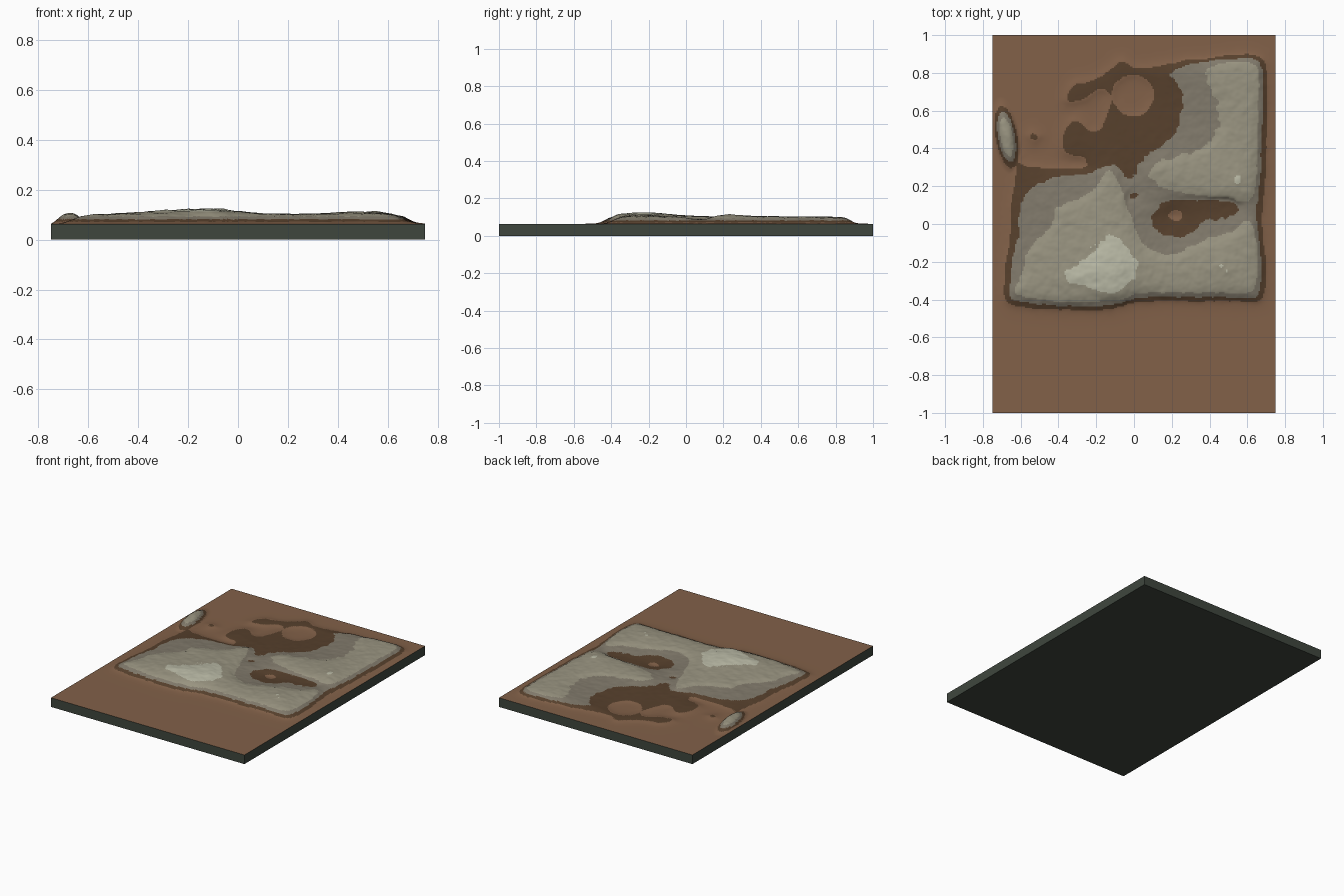
import bpy, bmesh
from math import exp, ceil, hypot
from mathutils import Vector, noise
from mathutils.kdtree import KDTree

if "Cube" in bpy.data.objects:
    bpy.data.objects.remove(bpy.data.objects["Cube"])

W, D, BASE = 1.5, 2.0, 0.064
NX, NY = 200, 266

# Contour outlines, lowest to highest; extra loops inside are hollows
foot = [(-.69, -.36), (-.67, -.42), (-.6, -.44), (-.14, -.465), (.04, -.395), (.6, -.415), (.685, -.4),
        (.7, -.3), (.67, .1), (.7, .25), (.705, .82), (.68, .88), (.58, .9), (.25, .86), (.1, .83),
        (0, .82), (-.06, .88), (-.14, .81), (-.22, .76), (-.33, .75), (-.38, .63), (-.26, .65),
        (-.19, .71), (-.12, .7), (-.14, .58), (-.21, .47), (-.3, .57), (-.39, .5), (-.38, .37),
        (-.25, .36), (-.25, .28), (-.6, .3), (-.62, .38), (-.64, .2), (-.66, -.05)]
crater = [(.12, .68), (.06, .78), (-.05, .79), (-.13, .69), (-.06, .58), (.05, .57)]
pit = [(.17, .04), (.22, .01), (.27, .04), (.22, .08)]
spot = [(-.57, .47), (-.54, .43), (-.49, .46), (-.53, .49)]
shelf = [(-.665, -.34), (-.65, -.4), (-.58, -.42), (-.1, -.445), (.04, -.375), (.6, -.395), (.66, -.38),
         (.68, -.3), (.64, .1), (.67, .2), (.685, .8), (.66, .87), (.58, .885), (.25, .85), (.17, .79),
         (.26, .72), (.26, .54), (.17, .41), (.06, .37), (-.01, .22), (-.05, .24), (-.08, .3),
         (-.15, .31), (-.25, .26), (-.45, .25), (-.6, .15), (-.62, -.05)]
basin = [(.08, .03), (.13, -.06), (.3, -.07), (.36, .02), (.52, .03), (.57, .08), (.52, .15), (.35, .12), (.18, .14)]
nick = [(-.04, .14), (-.01, .12), (.03, .16), (-.02, .18)]
south = [(-.64, -.33), (-.61, -.4), (-.1, -.425), (.04, -.355), (.58, -.375), (.64, -.36), (.655, -.28),
         (.645, 0), (.6, .03), (.54, -.04), (.35, -.09), (.2, -.18), (.03, -.12), (-.02, .05), (-.09, .26),
         (-.15, .3), (-.2, .18), (-.3, .13), (-.42, .08), (-.43, -.02), (-.56, -.12), (-.58, -.25)]
north = [(.08, .24), (.2, .17), (.5, .13), (.61, .11), (.65, .2), (.665, .8), (.65, .84), (.58, .865),
         (.38, .85), (.4, .72), (.47, .6), (.43, .45), (.3, .37), (.1, .33)]
peak = [(-.41, -.31), (-.22, -.15), (-.13, -.05), (-.06, -.09), (.01, -.18), (.02, -.28), (-.13, -.4), (-.24, -.32)]
knob_n = [(.51, .24), (.55, .27), (.57, .21), (.54, .2)]
knob_s = [(.44, -.23), (.47, -.21), (.49, -.25)]


def rounded(pts, passes=2):
    for _ in range(passes):
        out = []
        for (ax, ay), (bx, by) in zip(pts, pts[1:] + pts[:1]):
            out += [(.75 * ax + .25 * bx, .75 * ay + .25 * by), (.25 * ax + .75 * bx, .25 * ay + .75 * by)]
        pts = out
    return pts


class Level:
    """A set of closed outlines with inside test and distance lookup."""
    def __init__(self, z, *loops):
        self.z, self.segs, pts = z, [], []
        for loop in map(rounded, loops):
            for (ax, ay), (bx, by) in zip(loop, loop[1:] + loop[:1]):
                self.segs.append((ax, ay, bx, by))
                n = ceil(hypot(bx - ax, by - ay) / .004) or 1
                pts += [(ax + (bx - ax) * i / n, ay + (by - ay) * i / n, 0) for i in range(n)]
        self.tree = KDTree(len(pts))
        for i, p in enumerate(pts):
            self.tree.insert(p, i)
        self.tree.balance()

    def inside(self, x, y):
        odd = False
        for ax, ay, bx, by in self.segs:
            if (ay > y) != (by > y) and x < ax + (y - ay) * (bx - ax) / (by - ay):
                odd = not odd
        return odd

    def dist(self, x, y):
        return self.tree.find((x, y, 0))[2]


LEVELS = [Level(.072, foot, crater, pit, spot), Level(.082, shelf, basin, nick),
          Level(.093, south, north), Level(.113, peak, knob_n, knob_s)]


def height(x, y):
    w = noise.noise_vector(Vector((x * 9, y * 9, 3))) * .008
    w += noise.noise_vector(Vector((x * 28, y * 28, 7))) * .005
    x, y = x + w.x, y + w.y
    k = 0
    while k < 4 and LEVELS[k].inside(x, y):
        k += 1
    if k == 0:
        return BASE + .008 * exp(-LEVELS[0].dist(x, y) / .025)
    low = LEVELS[k - 1]
    d = low.dist(x, y)
    if k == 4:
        return low.z + min(.13 * d, .011)
    up = LEVELS[k]
    t = d / (d + up.dist(x, y) + 1e-6)
    bulge = min(d * .15, .006) * (1 - t) if k == 3 else 0
    return low.z + (up.z - low.z) * t + bulge


xs = [W * (i / NX - .5) for i in range(NX + 1)]
ys = [D * (j / NY - .5) for j in range(NY + 1)]
H = [[height(x, y) for x in xs] for y in ys]

# Soften the contour creases
for _ in range(2):
    G = [r[:] for r in H]
    for j in range(1, NY):
        for i in range(1, NX):
            G[j][i] = (2 * H[j][i] + H[j - 1][i] + H[j + 1][i] + H[j][i - 1] + H[j][i + 1]) / 6
    H = G

# Side boulder, surface roughness and flat border
for j, y in enumerate(ys):
    for i, x in enumerate(xs):
        q = ((x + .675 + (y - .46) * .15) / .05) ** 2 + ((y - .46) / .145) ** 2
        z = max(H[j][i], .062 + .043 * exp(-q ** 1.5))
        z += noise.fractal(Vector((x * 22, y * 22, 1)), 1, 2, 4) * .0025 * min(1, max(0, (z - .07) / .02))
        H[j][i] = BASE if i in (0, NX) or j in (0, NY) else z


def material(name, hexcode):
    m = bpy.data.materials.new(name)
    m.diffuse_color = [(int(hexcode[k:k + 2], 16) / 255) ** 2.2 for k in (0, 2, 4)] + [1]
    m.use_nodes = True
    m.node_tree.nodes["Principled BSDF"].inputs["Base Color"].default_value = m.diffuse_color
    return m


def add_object(name, bm, mats):
    me = bpy.data.meshes.new(name)
    bm.to_mesh(me)
    bm.free()
    for m in mats:
        me.materials.append(m)
    ob = bpy.data.objects.new(name, me)
    bpy.context.collection.objects.link(ob)
    return ob


# Terrain surface, coloured by height band
bm = bmesh.new()
V = [[bm.verts.new((x, y, H[j][i])) for i, x in enumerate(xs)] for j, y in enumerate(ys)]
for j in range(NY):
    for i in range(NX):
        f = bm.faces.new((V[j][i], V[j][i + 1], V[j + 1][i + 1], V[j + 1][i]))
        z = sum(v.co.z for v in f.verts) / 4
        f.material_index = sum(z > lv.z for lv in LEVELS)
        f.smooth = True
add_object("terrain", bm, [material("soil", "81614A"), material("dark_soil", "574230"), material("dark_rock", "80796B"),
                           material("rock", "989380"), material("pale_rock", "B9B9A5")])

# Base slab, open on top where the terrain closes it
bm = bmesh.new()
bmesh.ops.create_cube(bm, size=1)
for v in bm.verts:
    v.co = (v.co.x * W, v.co.y * D, (v.co.z + .5) * BASE)
bmesh.ops.delete(bm, geom=[f for f in bm.faces if f.normal.z > .5], context='FACES_ONLY')
add_object("base_slab", bm, [material("slab", "414840")])
